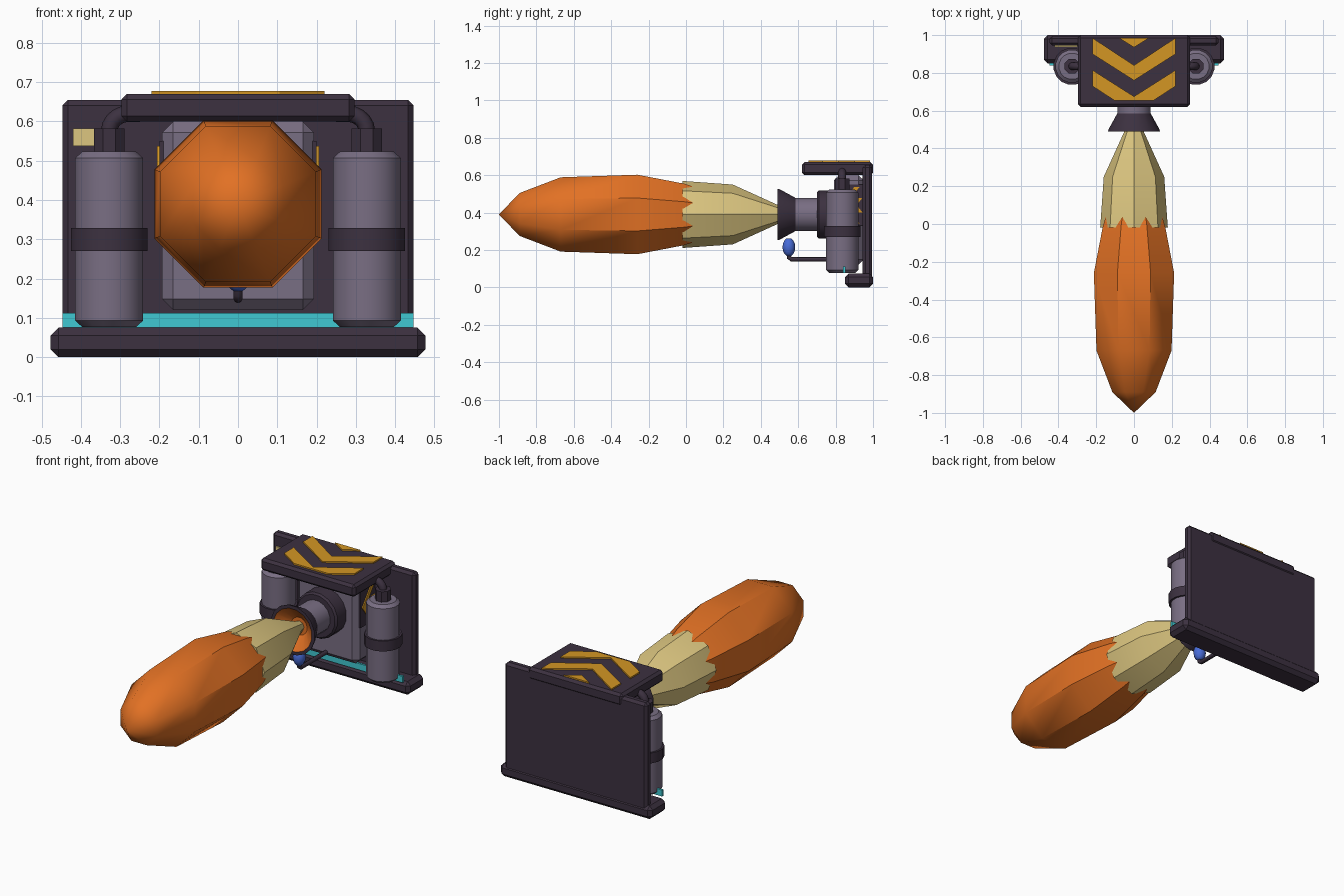
import bpy, bmesh, math
from mathutils import Vector

old = bpy.data.objects.get("Cube")
if old:
    bpy.data.objects.remove(old, do_unlink=True)


def material(name, rgb):
    lin = [((c / 255 + 0.055) / 1.055) ** 2.4 for c in rgb] + [1]
    m = bpy.data.materials.new(name)
    m.use_nodes = True
    m.diffuse_color = lin
    m.node_tree.nodes["Principled BSDF"].inputs["Base Color"].default_value = lin
    return m


DARK = material("dark metal", (60, 49, 64))
GREY = material("grey metal", (121, 110, 131))
ORANGE = material("flame orange", (226, 113, 36))
CREAM = material("pale flame", (220, 198, 128))
YELLOW = material("warning yellow", (212, 150, 36))
CYAN = material("cyan light", (64, 200, 210))
BLUE = material("blue glow", (72, 108, 216))


def finish(bm, name, mats, smooth=None):
    bmesh.ops.recalc_face_normals(bm, faces=bm.faces)
    me = bpy.data.meshes.new(name)
    bm.to_mesh(me)
    bm.free()
    ob = bpy.data.objects.new(name, me)
    bpy.context.collection.objects.link(ob)
    for m in mats:
        me.materials.append(m)
    if smooth:
        bpy.ops.object.select_all(action="DESELECT")
        ob.select_set(True)
        bpy.context.view_layer.objects.active = ob
        bpy.ops.object.shade_smooth_by_angle(angle=math.radians(smooth))
    return ob


def box(name, lo, hi, mat, bevel=0.0):
    bm = bmesh.new()
    bmesh.ops.create_cube(bm, size=1)
    lo, hi = Vector(lo), Vector(hi)
    for v in bm.verts:
        v.co = (lo + hi) / 2 + v.co * (hi - lo)
    if bevel:
        bmesh.ops.bevel(bm, geom=bm.edges[:], offset=bevel, segments=1, affect="EDGES")
    return finish(bm, name, [mat])


def lathe(name, profile, sides, axis, centre, mats, turn=0.0, smooth=None, inner_from=None):
    """Spin (radius, distance) pairs round y or z; spans from inner_from on use the second colour."""
    bm = bmesh.new()
    rings = []
    for r, d in profile:
        ring = []
        for i in range(sides):
            a = math.tau * (i + turn) / sides
            u, w = r * math.cos(a), r * math.sin(a)
            ring.append(bm.verts.new(Vector(centre) + Vector((u, d, w) if axis == "y" else (u, w, d))))
        rings.append(ring)
    for k, (a, b) in enumerate(zip(rings, rings[1:])):
        for i in range(sides):
            j = (i + 1) % sides
            f = bm.faces.new((a[i], a[j], b[j], b[i]))
            f.material_index = int(inner_from is not None and k >= inner_from)
    for ring, span in ((rings[0], 0), (rings[-1], len(profile) - 1)):
        f = bm.faces.new(ring)
        f.material_index = int(inner_from is not None and span >= inner_from)
    bmesh.ops.remove_doubles(bm, verts=bm.verts, dist=0.0005)
    return finish(bm, name, mats, smooth)


def plate(name, points, place, offset, mat):
    """Thin polygon plate; place turns flat points into space, offset is its thickness vector."""
    bm = bmesh.new()
    f = bm.faces.new([bm.verts.new(place(a, b)) for a, b in points])
    out = bmesh.ops.extrude_face_region(bm, geom=[f])
    top = [g for g in out["geom"] if isinstance(g, bmesh.types.BMVert)]
    bmesh.ops.translate(bm, verts=top, vec=offset)
    if f.is_valid is False or len(bm.faces) < len(points) + 2:
        bm.faces.new([v for v in bm.verts if v not in top])
    return finish(bm, name, [mat])


def pipe(name, points, radius, mat):
    cu = bpy.data.curves.new(name, "CURVE")
    cu.dimensions = "3D"
    cu.bevel_depth = radius
    cu.bevel_resolution = 2
    cu.use_fill_caps = True
    sp = cu.splines.new("POLY")
    sp.points.add(len(points) - 1)
    for p, co in zip(sp.points, points):
        p.co = (*co, 1)
    ob = bpy.data.objects.new(name, cu)
    bpy.context.collection.objects.link(ob)
    cu.materials.append(mat)


# Frame: back plate, base, canopy, light strip and label
box("back_plate", (-0.447, 0.945, 0.03), (0.447, 0.995, 0.655), DARK, 0.014)
box("base_bar", (-0.477, 0.85, 0), (0.477, 1, 0.075), DARK, 0.02)
box("canopy", (-0.297, 0.62, 0.6), (0.297, 1, 0.67), DARK, 0.014)
box("light_strip", (-0.447, 0.84, 0.076), (0.447, 0.852, 0.112), CYAN)
box("label_plate", (-0.42, 0.938, 0.538), (-0.3, 0.946, 0.582), CREAM)

# Warning chevrons on the canopy
W = 0.22
chevrons = [
    [(-0.08, 0.985), (0, 0.935), (0.08, 0.985)],
    [(-W, 0.985), (0, 0.84), (W, 0.985), (W, 0.9), (0, 0.76), (-W, 0.9)],
    [(-W, 0.815), (0, 0.675), (W, 0.815), (W, 0.73), (0.105, 0.655), (-0.105, 0.655), (-W, 0.73)],
]
for i, pts in enumerate(chevrons):
    plate(f"canopy_chevron_{i + 1}", pts, lambda a, b: (a, b, 0.669), (0, 0, 0.009), YELLOW)

# Engine block with marked side panels
box("engine_block", (-0.193, 0.79, 0.12), (0.193, 0.95, 0.6), GREY, 0.028)
for side, s in (("left", 1), ("right", -1)):
    x0, x1 = sorted((s * 0.185, s * 0.2))
    box(f"{side}_side_panel", (x0, 0.815, 0.33), (x1, 0.947, 0.55), DARK)
    for i, y in enumerate((0.825, 0.885)):
        reach = min(0.075, 0.945 - y - 0.03)
        pts = [(y, 0.44), (y + reach, 0.44 + reach * 1.3), (y + reach + 0.028, 0.44 + reach * 1.3),
               (y + 0.028, 0.44), (y + reach + 0.028, 0.44 - reach * 1.3), (y + reach, 0.44 - reach * 1.3)]
        plate(f"{side}_side_chevron_{i + 1}", pts, lambda a, b: (s * 0.199, a, b), (s * 0.007, 0, 0), YELLOW)

# Thruster: collar, barrel and flared nozzle with a hot inside
C = (0, 0, 0.39)
lathe("collar", [(0.12, 0.8), (0.13, 0.79), (0.13, 0.71), (0.12, 0.7)], 16, "y", C, [DARK], 0.5, 30)
lathe("barrel", [(0.09, 0.72), (0.09, 0.57)], 16, "y", C, [GREY], 0.5, 30)
lathe("nozzle", [(0.075, 0.615), (0.085, 0.595), (0.138, 0.5), (0.14, 0.49), (0.122, 0.49), (0.05, 0.55)],
      16, "y", C, [DARK, ORANGE], 0.5, 30, inner_from=4)

# Flame: two overlapping eight-sided shells, turned half a side apart
lathe("outer_flame", [(0, -1), (0.124, -0.89), (0.215, -0.67), (0.23, -0.26), (0.178, -0.01), (0.12, 0.16)],
      8, "y", C, [ORANGE], 0.5, 42)
lathe("inner_flame", [(0.14, -0.02), (0.179, -0.018), (0.16, 0.25), (0.042, 0.51), (0.03, 0.55)],
      8, "y", C, [CREAM], 0, 30)

# Pilot light on a bent stalk
pipe("pilot_stalk", [(0, 0.8, 0.15), (0, 0.565, 0.15), (0, 0.55, 0.16), (0, 0.55, 0.19)], 0.012, DARK)
bulb = [(0.034 * math.sin(math.pi * k / 8), -0.05 * math.cos(math.pi * k / 8)) for k in range(9)]
lathe("pilot_bulb", bulb[1:-1], 12, "z", (0, 0.55, 0.215), [BLUE], 0, 60)

# Fuel tanks with bands, necks and elbow pipes
for side, s in (("left", 1), ("right", -1)):
    c = (s * 0.328, 0.835, 0)
    lathe(f"{side}_tank", [(0.07, 0.077), (0.088, 0.093), (0.088, 0.507), (0.07, 0.523)],
          16, "z", c, [GREY], 0.5, 30)
    lathe(f"{side}_tank_band", [(0.099, 0.27), (0.099, 0.329)], 16, "z", c, [DARK], 0.5, 30)
    lathe(f"{side}_tank_neck", [(0.042, 0.515), (0.042, 0.582)], 8, "z", c, [DARK], 0.5)
    bend = [(s * (0.278 + 0.05 * math.cos(t)), 0.835, 0.575 + 0.045 * math.sin(t))
            for t in (math.pi / 2 * k / 5 for k in range(6))]
    pipe(f"{side}_fuel_pipe", [(s * 0.328, 0.835, 0.55)] + bend + [(s * 0.25, 0.835, 0.62)], 0.021, DARK)
